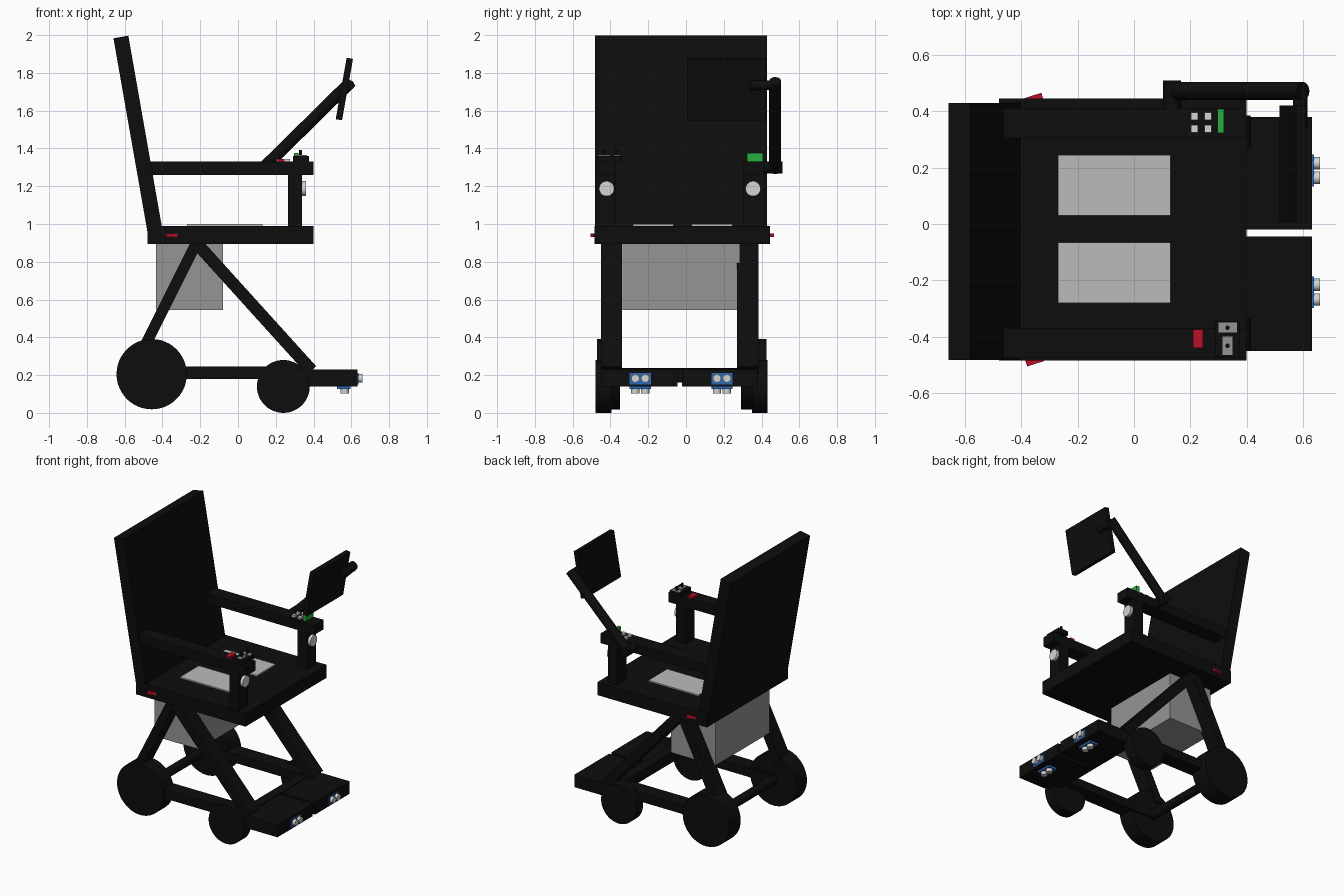
import bpy, math
from mathutils import Vector

if "Cube" in bpy.data.objects:
    bpy.data.objects.remove(bpy.data.objects["Cube"])


def mat(name, r, g, b):
    m = bpy.data.materials.new(name)
    m.diffuse_color = (r, g, b, 1)
    m.use_nodes = True
    m.node_tree.nodes["Principled BSDF"].inputs["Base Color"].default_value = m.diffuse_color
    return m


BLACK = mat("black", 0.004, 0.004, 0.004)
PLATE = mat("light grey", 0.5, 0.5, 0.5)
CASE = mat("mid grey", 0.3, 0.3, 0.3)
WHITE = mat("off white", 0.66, 0.66, 0.64)
RED = mat("red", 0.5, 0.005, 0.02)
GREEN = mat("green", 0.02, 0.42, 0.05)
BLUE = mat("blue", 0.03, 0.15, 0.48)


def finish(name, m):
    o = bpy.context.object
    o.name = name
    o.data.materials.append(m)
    return o


def box(name, x, y, z, m=BLACK, rot=(0, 0, 0)):
    """Box from (min, max) ranges, turned about its centre."""
    c = [(a + b) / 2 for a, b in (x, y, z)]
    bpy.ops.mesh.primitive_cube_add(size=1, location=c, rotation=rot)
    o = finish(name, m)
    o.scale = [b - a for a, b in (x, y, z)]
    return o


def rod(name, p, q, r, m=BLACK, sides=32):
    """Cylinder between two points."""
    p, q = Vector(p), Vector(q)
    d = q - p
    bpy.ops.mesh.primitive_cylinder_add(vertices=sides, radius=r, depth=d.length,
                                        location=(p + q) / 2)
    o = finish(name, m)
    o.rotation_euler = d.to_track_quat('Z', 'Y').to_euler()
    bpy.ops.object.shade_smooth_by_angle(angle=math.radians(40))
    return o


def beam(name, a, b, y, w):
    """Flat strut between two (x, z) points, spanning a y range."""
    dx, dz = b[0] - a[0], b[1] - a[1]
    l = math.hypot(dx, dz)
    cx, cz = (a[0] + b[0]) / 2, (a[1] + b[1]) / 2
    return box(name, (cx - w / 2, cx + w / 2), y, (cz - l / 2, cz + l / 2),
               rot=(0, math.atan2(dx, dz), 0))


# Seat, cushions, backrest and the case hung below
box("seat", (-0.48, 0.40), (-0.485, 0.445), (0.895, 0.99))
for y in ((0.03, 0.245), (-0.28, -0.065)):
    box("seat_pad", (-0.27, 0.13), y, (0.99, 0.999), PLATE)
beam("backrest", (-0.44, 0.965), (-0.62, 1.99), (-0.483, 0.43), 0.08)
box("battery_case", (-0.435, -0.08), (-0.335, 0.285), (0.545, 0.90), CASE)

# Sides: armrest, post, knob, struts, wheels, footrest and sensors
MID = -0.02
sides = {
    "right": dict(s=-1, arm=(-0.475, -0.37), knob=-0.42, strut=(-0.45, -0.338),
                  front=(-0.48, -0.395), rear=(-0.47, -0.35),
                  foot=(-0.45, -0.045), eye=-0.242),
    "left": dict(s=1, arm=(0.305, 0.41), knob=0.355, strut=(0.27, 0.385),
                 front=(0.35, 0.432), rear=(0.29, 0.425),
                 foot=(-0.02, 0.38), eye=0.19),
}
for side, d in sides.items():
    box(side + "_armrest", (-0.47, 0.40), d["arm"], (1.26, 1.33))
    box(side + "_arm_post", (0.265, 0.34), d["arm"], (0.98, 1.27))
    rod(side + "_headlight", (0.34, d["knob"], 1.187), (0.36, d["knob"], 1.187), 0.04, WHITE)

    beam(side + "_front_strut", (-0.23, 0.91), (0.39, 0.225), d["strut"], 0.065)
    beam(side + "_rear_strut", (-0.215, 0.91), (-0.51, 0.32), d["strut"], 0.058)
    box(side + "_lower_rail", (-0.46, 0.36), d["strut"], (0.18, 0.245))
    for end, x, z, r in (("front", 0.24, 0.14, 0.14), ("rear", -0.457, 0.205, 0.186)):
        a, b = d[end]
        rod(f"{side}_{end}_wheel", (x, a, z), (x, b, z), r, sides=48)

    box(side + "_footrest", (0.36, 0.632), d["foot"], (0.14, 0.23))
    e = d["eye"]
    box(side + "_front_sensor", (0.63, 0.639), (e - 0.056, e + 0.056), (0.15, 0.21), BLUE)
    box(side + "_floor_sensor", (0.525, 0.595), (e - 0.056, e + 0.056), (0.126, 0.141), BLUE)
    for k in (-0.026, 0.026):
        rod(side + "_front_sensor_eye", (0.635, e + k, 0.183), (0.66, e + k, 0.183), 0.022, WHITE)
        rod(side + "_floor_sensor_eye", (0.565, e + k, 0.13), (0.565, e + k, 0.102), 0.022, WHITE)

    # Slanted tail light on the seat edge
    y = MID + d["s"] * 0.462
    box(side + "_tail_light", (-0.385, -0.323), (y - 0.015, y + 0.015), (0.93, 0.95), RED,
        (0, 0, math.radians(18)))

# Cross members joining the two sides
rod("rear_axle", (-0.457, -0.40, 0.205), (-0.457, 0.36, 0.205), 0.032)
box("front_cross_bar", (0.30, 0.37), (-0.45, 0.385), (0.16, 0.235))

# Left armrest keypad
for x in (0.215, 0.263):
    for y in (0.338, 0.383):
        box("keypad_button", (x - 0.012, x + 0.012), (y - 0.013, y + 0.013), (1.33, 1.345), WHITE)
box("green_switch", (0.296, 0.32), (0.323, 0.408), (1.33, 1.375), GREEN)

# Right armrest controls
box("red_button", (0.21, 0.245), (-0.44, -0.375), (1.33, 1.345), RED)
box("control_base", (0.29, 0.375), (-0.472, -0.345), (1.33, 1.36))
box("lever_plate", (0.30, 0.365), (-0.385, -0.35), (1.36, 1.365), CASE)
box("joystick_plate", (0.315, 0.35), (-0.465, -0.40), (1.36, 1.365), CASE)
for y in (-0.368, -0.432):
    rod("joystick", (0.332, y, 1.36), (0.332, y, 1.392), 0.008, sides=16)

# Screen on its slanted pole
rod("pole_pivot", (0.135, 0.39, 1.30), (0.135, 0.51, 1.30), 0.032)
rod("screen_pole", (0.125, 0.472, 1.287), (0.60, 0.472, 1.755), 0.032)
rod("screen_cross_bar", (0.59, 0.34, 1.735), (0.59, 0.48, 1.735), 0.026)
beam("screen", (0.534, 1.552), (0.592, 1.877), (0.005, 0.42), 0.034)
